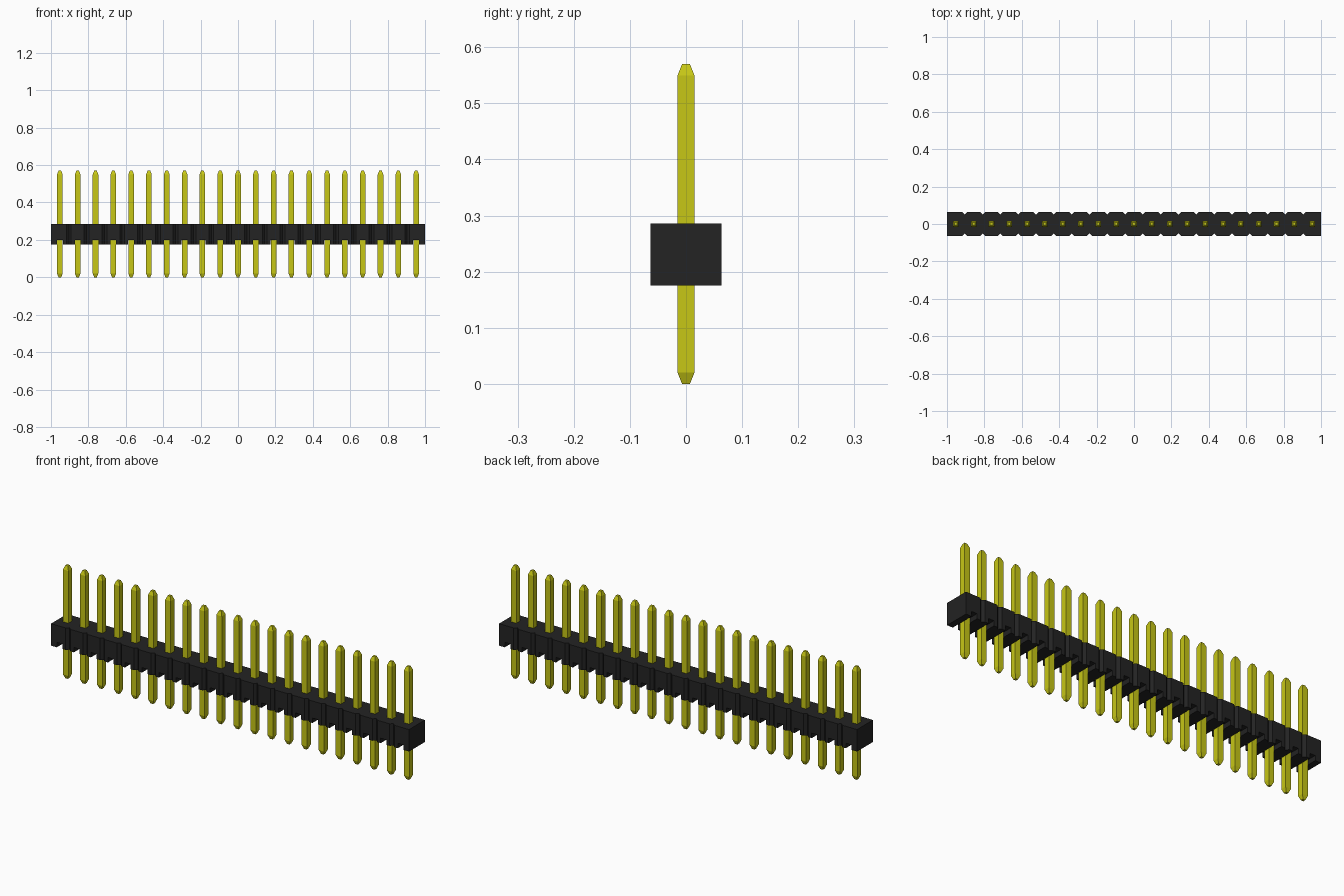
import bpy
import bmesh

cube = bpy.data.objects.get("Cube")
if cube:
    bpy.data.objects.remove(cube, do_unlink=True)

COUNT = 21
PITCH = 2 / COUNT
DEPTH = 0.0635               # half depth of the housing
BASE, TOP = 0.175, 0.286     # housing bottom and top
CHAMFER = 0.013
PIN = 0.015                  # half width of a pin
TIP = 0.007                  # half width of a pin end
HEIGHT, TAPER = 0.57, 0.02
CENTRES = [(i - (COUNT - 1) / 2) * PITCH for i in range(COUNT)]


def material(name, colour, roughness):
    mat = bpy.data.materials.new(name)
    mat.use_nodes = True
    mat.diffuse_color = colour
    bsdf = mat.node_tree.nodes["Principled BSDF"]
    bsdf.inputs["Base Color"].default_value = colour
    bsdf.inputs["Roughness"].default_value = roughness
    return mat


def make_object(name, bm, mat=None):
    bmesh.ops.recalc_face_normals(bm, faces=bm.faces)
    mesh = bpy.data.meshes.new(name)
    bm.to_mesh(mesh)
    bm.free()
    obj = bpy.data.objects.new(name, mesh)
    bpy.context.collection.objects.link(obj)
    if mat:
        mesh.materials.append(mat)
    return obj


def loft(bm, rings):
    """Join matching rings of points into a closed solid."""
    rings = [[bm.verts.new(p) for p in ring] for ring in rings]
    for low, high in zip(rings, rings[1:]):
        for i in range(len(low)):
            j = (i + 1) % len(low)
            bm.faces.new((low[i], low[j], high[j], high[i]))
    bm.faces.new(rings[0][::-1])
    bm.faces.new(rings[-1])


def rectangle(x, half_x, half_y, z):
    return [(x + sx * half_x, sy * half_y, z)
            for sx, sy in ((-1, -1), (1, -1), (1, 1), (-1, 1))]


black = material("black plastic", (0.017, 0.017, 0.017, 1), 0.6)
yellow = material("yellow metal", (0.57, 0.57, 0.008, 1), 0.4)

# Housing: one strip with a V notch between neighbouring pins
front = [(-1, -DEPTH)]
for x in CENTRES[:-1]:
    edge = x + PITCH / 2
    front += [(edge - CHAMFER, -DEPTH), (edge, -DEPTH + CHAMFER),
              (edge + CHAMFER, -DEPTH)]
front.append((1, -DEPTH))
outline = front + [(-x, -y) for x, y in front]
bm = bmesh.new()
loft(bm, [[(x, y, z) for x, y in outline] for z in (BASE, TOP)])
housing = make_object("housing", bm, black)

# Slots across the underside at every pin
bm = bmesh.new()
for x in CENTRES:
    loft(bm, [rectangle(x, PIN + 0.0005, DEPTH * 2, z)
              for z in (BASE - 0.05, BASE + 0.025)])
cutter = make_object("slot_cutter", bm)
cutter.hide_render = True
slots = housing.modifiers.new("slots", "BOOLEAN")
slots.operation = "DIFFERENCE"
slots.solver = "EXACT"
slots.object = cutter
bpy.context.view_layer.objects.active = housing
bpy.ops.object.modifier_apply(modifier=slots.name)
bpy.data.objects.remove(cutter, do_unlink=True)

# Pins: square rods with tapered, blunt ends
for number, x in enumerate(CENTRES, 1):
    bm = bmesh.new()
    loft(bm, [rectangle(x, half, half, z) for half, z in (
        (TIP, 0), (PIN, TAPER), (PIN, HEIGHT - TAPER), (TIP, HEIGHT))])
    make_object(f"pin_{number}", bm, yellow)
